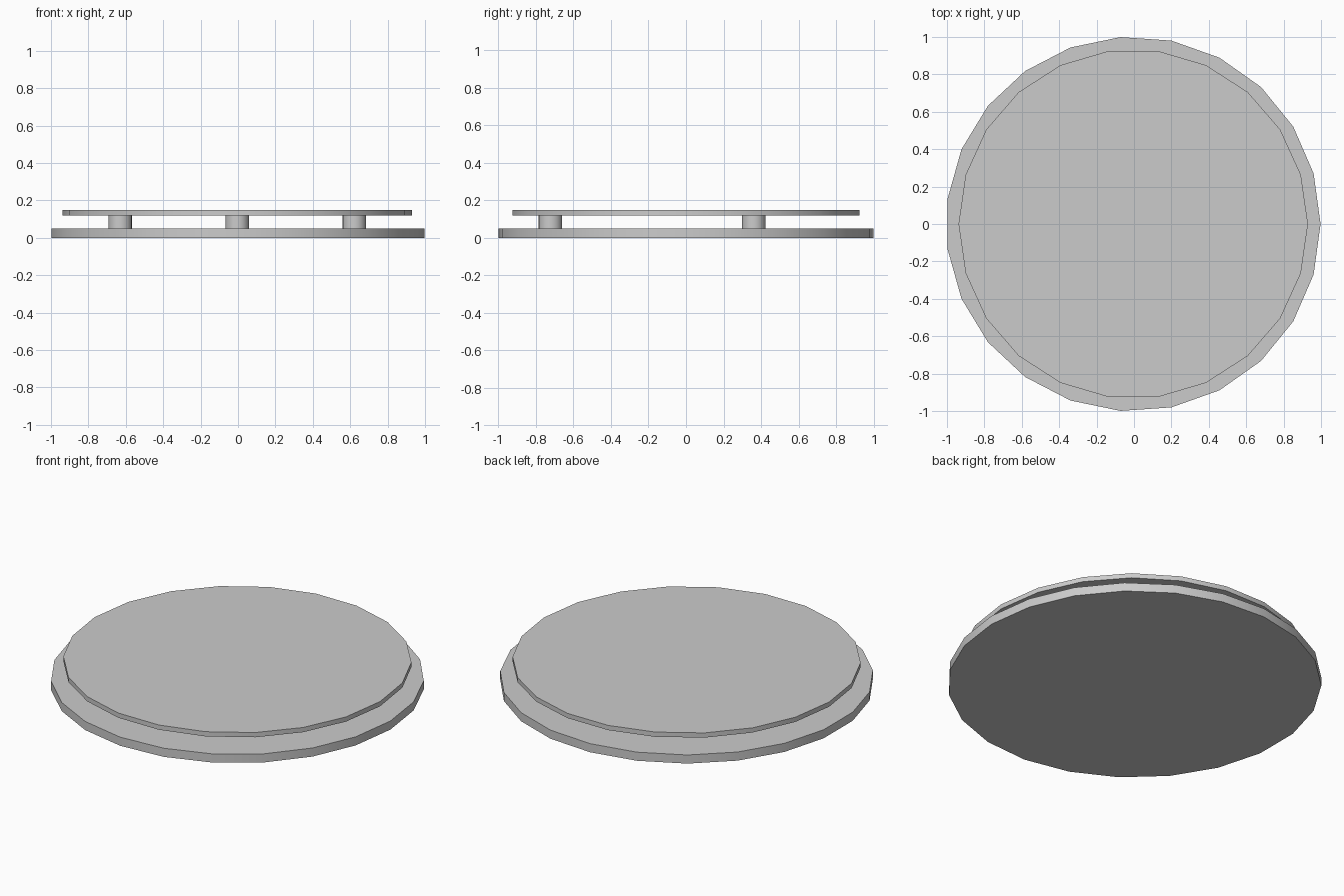
import bpy, bmesh
from math import cos, sin, pi, radians
from mathutils import Matrix

default = bpy.data.objects.get("Cube")
if default:
    bpy.data.objects.remove(default, do_unlink=True)

grey = bpy.data.materials.new("light_grey")
grey.use_nodes = True
colour = (0.6, 0.6, 0.6, 1)
grey.diffuse_color = colour
grey.node_tree.nodes["Principled BSDF"].inputs["Base Color"].default_value = colour

CENTRE_X = -0.004


def disc(name, sides, radius, bottom, top, x=0, y=0):
    """Upright cylinder with its first corner pointing along +x."""
    bm = bmesh.new()
    place = Matrix.Translation((0, 0, (top - bottom) / 2)) @ Matrix.Rotation(-pi / 2, 4, "Z")
    bmesh.ops.create_cone(bm, cap_ends=True, segments=sides, radius1=radius,
                          radius2=radius, depth=top - bottom, matrix=place)
    mesh = bpy.data.meshes.new(name)
    bm.to_mesh(mesh)
    bm.free()
    mesh.materials.append(grey)
    obj = bpy.data.objects.new(name, mesh)
    obj.location = (CENTRE_X + x, y, bottom)
    bpy.context.collection.objects.link(obj)
    bpy.ops.object.select_all(action="DESELECT")
    obj.select_set(True)
    bpy.context.view_layer.objects.active = obj
    bpy.ops.object.shade_smooth_by_angle(angle=radians(30))
    return obj


# Wide base plate and slightly smaller raised top plate
disc("base_plate", 23, 1.0015, 0, 0.051)
disc("top_plate", 22, 0.934, 0.12, 0.148)

# Three short posts between the plates
for name, degrees in (("left_post", 30), ("right_post", 150), ("front_post", 270)):
    a = radians(degrees)
    disc(name, 20, 0.063, 0.051, 0.12, 0.723 * cos(a), 0.723 * sin(a))
